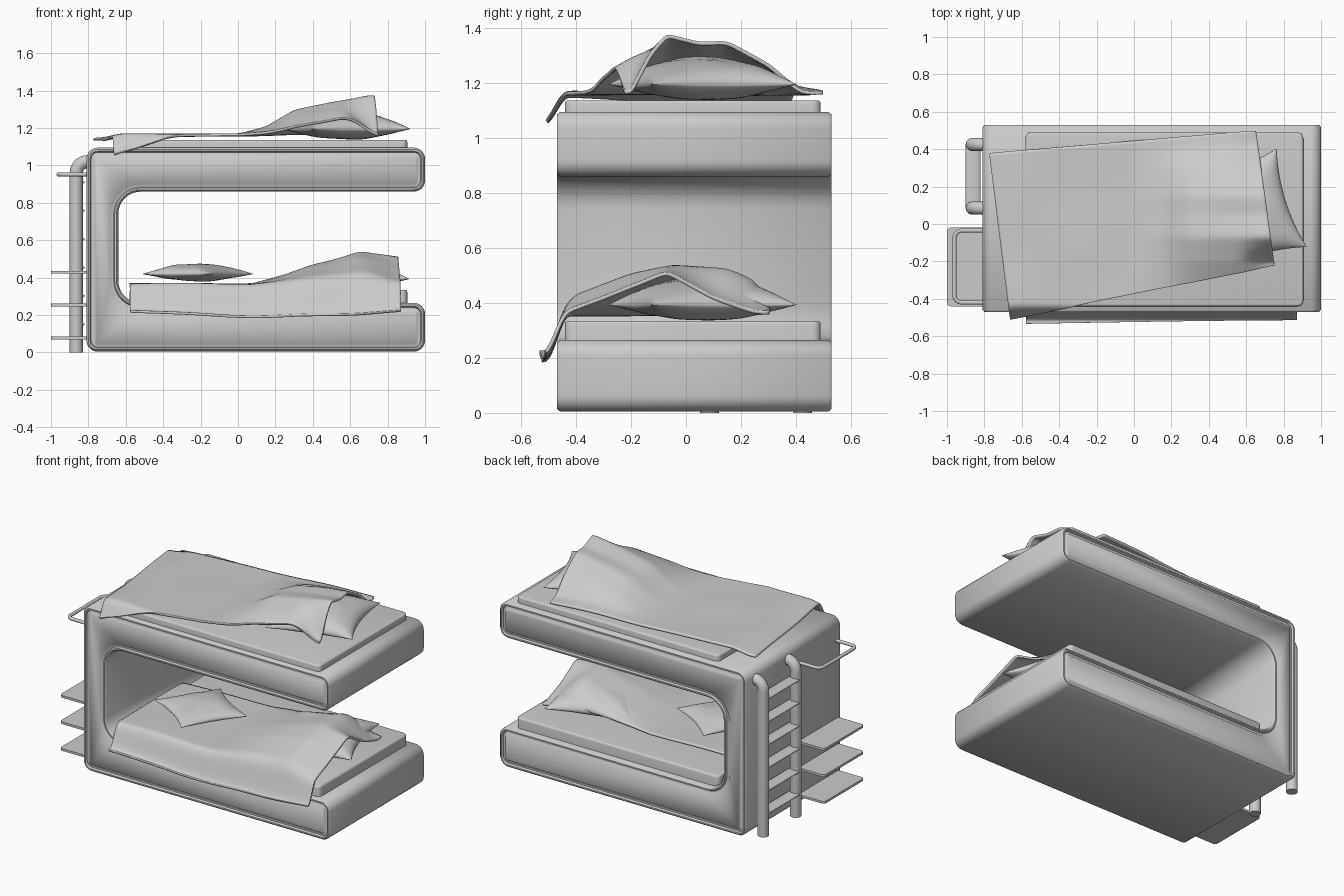
import bpy, bmesh, math
from mathutils import Vector, noise

if "Cube" in bpy.data.objects:
    bpy.data.objects.remove(bpy.data.objects["Cube"], do_unlink=True)

grey = bpy.data.materials.new("plain_grey")
grey.use_nodes = True
grey.diffuse_color = (0.6, 0.6, 0.6, 1)
grey.node_tree.nodes["Principled BSDF"].inputs["Base Color"].default_value = (0.6, 0.6, 0.6, 1)


def add(name, data, angle=35):
    obj = bpy.data.objects.new(name, data)
    bpy.context.collection.objects.link(obj)
    data.materials.append(grey)
    if obj.type == 'MESH':
        bpy.ops.object.select_all(action='DESELECT')
        obj.select_set(True)
        bpy.context.view_layer.objects.active = obj
        bpy.ops.object.shade_smooth_by_angle(angle=math.radians(angle))
    return obj


def from_bmesh(name, bm, angle=35):
    mesh = bpy.data.meshes.new(name)
    bm.to_mesh(mesh)
    bm.free()
    return add(name, mesh, angle)


def fillet(points, radii, closed=True, steps=8):
    """Round the right-angled corners of a path."""
    pts, out = [Vector(p) for p in points], []
    for i, (p, r) in enumerate(zip(pts, radii)):
        if r == 0 or (not closed and i in (0, len(pts) - 1)):
            out.append(p)
            continue
        d1 = (pts[i - 1] - p).normalized()
        d2 = (pts[(i + 1) % len(pts)] - p).normalized()
        centre = p + r * (d1 + d2)
        for k in range(steps + 1):
            t = k / steps * math.pi / 2
            out.append(centre - r * (d2 * math.cos(t) + d1 * math.sin(t)))
    return out


def prism(outline, depth):
    bm = bmesh.new()
    face = bm.faces.new([bm.verts.new(p) for p in outline])
    ext = bmesh.ops.extrude_face_region(bm, geom=[face], use_keep_orig=True)["geom"]
    bmesh.ops.translate(bm, vec=depth, verts=[g for g in ext if isinstance(g, bmesh.types.BMVert)])
    bmesh.ops.recalc_face_normals(bm, faces=bm.faces)
    return bm


def tube(name, points, radius):
    cu = bpy.data.curves.new(name, 'CURVE')
    cu.dimensions = '3D'
    cu.bevel_depth, cu.bevel_resolution, cu.use_fill_caps = radius, 5, True
    sp = cu.splines.new('POLY')
    sp.points.add(len(points) - 1)
    for q, p in zip(sp.points, points):
        q.co = (*p, 1)
    sp.use_smooth = True
    return add(name, cu)


def smooth(a, b, x):
    t = min(max((x - a) / (b - a), 0), 1)
    return t * t * (3 - 2 * t)


def keyed(keys, x):
    if x <= keys[0][0]:
        return keys[0][1]
    for (a, p), (b, q) in zip(keys, keys[1:]):
        if x <= b:
            return p + (q - p) * (x - a) / (b - a)
    return keys[-1][1]


# C-shaped bed frame with a raised lip and recessed panel on both faces
Y0, Y1, LIP = -0.47, 0.53, 0.012
corners = [(-0.81, 0.005), (1, 0.005), (1, 0.265), (-0.64, 0.265),
           (-0.64, 0.86), (1, 0.86), (1, 1.095), (-0.81, 1.095)]
radii = [0.06, 0.06, 0.06, 0.12, 0.12, 0.06, 0.06, 0.06]
bm = prism(fillet([(x, Y0 + LIP, z) for x, z in corners], radii), (0, Y1 - Y0 - 2 * LIP, 0))
for cap in [f for f in bm.faces if abs(f.normal.y) > 0.9 and len(f.verts) > 8]:
    for thick, depth in ((0.01, LIP), (0.009, 0), (0.006, -0.012), (0.014, 0), (0.006, 0.007)):
        bmesh.ops.inset_region(bm, faces=[cap], thickness=thick, depth=depth, use_even_offset=True)
from_bmesh("bed_frame", bm, 50)

# Mattresses
for name, z0, z1 in (("lower_mattress", 0.25, 0.335), ("upper_mattress", 1.08, 1.137)):
    rect = [(-0.58, -0.44, z0), (0.905, -0.44, z0), (0.905, 0.49, z0), (-0.58, 0.49, z0)]
    bm = prism(fillet(rect, [0.03] * 4, steps=5), (0, 0, z1 - z0))
    top = [e for e in bm.edges if all(v.co.z > z1 - 0.001 for v in e.verts)]
    bmesh.ops.bevel(bm, geom=top, offset=0.012, segments=3, profile=0.5, affect='EDGES')
    from_bmesh(name, bm)


# Pillows: two puffed sheets joined at a pinched seam
def pillow(name, loc, half, up, down, angle):
    bm = bmesh.new()
    n = 28
    for h in (up, -down):
        rows = []
        for i in range(n + 1):
            row = []
            for j in range(n + 1):
                x, y = (math.sin((k / n - 0.5) * math.pi) for k in (i, j))
                puff = ((1 - x * x) * (1 - y * y)) ** 0.5
                wrinkle = 1 + 0.15 * noise.noise(Vector((x * 2, y * 2, h * 9)))
                row.append(bm.verts.new((half * x * (1 - 0.13 * (1 - y * y)),
                                         half * y * (1 - 0.13 * (1 - x * x)), h * puff * wrinkle)))
            rows.append(row)
        for a, b in zip(rows, rows[1:]):
            for k in range(n):
                bm.faces.new((a[k], b[k], b[k + 1], a[k + 1]))
    bmesh.ops.remove_doubles(bm, verts=bm.verts, dist=0.0003)
    bmesh.ops.recalc_face_normals(bm, faces=bm.faces)
    obj = from_bmesh(name, bm, 60)
    obj.location, obj.rotation_euler.z = loc, math.radians(angle)


pillow("upper_pillow", (0.58, 0.06, 1.195), 0.275, 0.1, 0.055, 17)
pillow("lower_head_pillow", (0.575, 0.06, 0.393), 0.275, 0.1, 0.055, 17)
pillow("lower_loose_pillow", (-0.215, -0.08, 0.42), 0.215, 0.055, 0.04, -33)


# Blankets: a sheet over four plan corners, raised along a ridge, hanging at the front
def blanket(name, plan, base, ridge, broad, narrow, hang, foot):
    fl, fr, br, bl = [Vector(p) for p in plan]
    bm = bmesh.new()
    nu, nv = 70, 50
    rows = []
    for i in range(nu + 1):
        u = i / nu
        row = []
        for j in range(nv + 1):
            v = (j / nv) ** 1.5
            p = fl.lerp(fr, u).lerp(bl.lerp(br, u), v)
            y = p.y
            shape = keyed(broad, y) + (keyed(narrow, y) - keyed(broad, y)) * smooth(0.85, 1, u)
            lift = keyed(ridge, p.x) * shape
            fold = noise.noise(Vector((p.x * 3, y * 3, base))) * (0.006 + 0.06 * lift)
            z = base + lift + fold - foot * smooth(-0.6, -0.75, p.x)
            z -= hang * smooth(-0.43, -0.515, y) * (1 + 0.2 * math.sin(u * math.pi))
            row.append(bm.verts.new((p.x, y, z)))
        rows.append(row)
    for a, b in zip(rows, rows[1:]):
        for k in range(nv):
            bm.faces.new((a[k], b[k], b[k + 1], a[k + 1]))
    obj = from_bmesh(name, bm, 70)
    sm = obj.modifiers.new("soften", 'SMOOTH')
    sm.factor, sm.iterations = 0.5, 6
    so = obj.modifiers.new("thickness", 'SOLIDIFY')
    so.thickness, so.offset = 0.014, 0


blanket("upper_blanket", [(-0.67, -0.51), (0.76, -0.22), (0.66, 0.51), (-0.785, 0.39)], 1.163,
        [(0, 0), (0.15, 0.04), (0.3, 0.125), (0.5, 0.175), (0.7, 0.215)],
        [(-0.44, 0), (-0.32, 0.3), (-0.2, 0.7), (-0.07, 1), (0.05, 0.88), (0.15, 0.92),
         (0.3, 0.55), (0.4, 0.1), (0.5, 0)],
        [(-0.2, 0), (-0.13, 0.65), (-0.07, 1), (0.05, 0.85), (0.15, 0.88), (0.3, 0.5), (0.42, 0)],
        0.1, 0.025)
blanket("lower_blanket", [(-0.585, -0.535), (0.88, -0.51), (0.85, 0.315), (-0.59, 0.26)], 0.362,
        [(0.08, 0), (0.25, 0.05), (0.4, 0.11), (0.65, 0.17), (0.85, 0.15)],
        [(-0.46, 0), (-0.4, 0.4), (-0.2, 0.85), (-0.05, 1), (0.15, 0.9), (0.25, 0.65), (0.32, 0)],
        [(-0.45, 0), (-0.3, 0.35), (-0.15, 0.75), (-0.07, 1), (0.1, 0.35), (0.25, 0)],
        0.14, 0)

# Ladder on the end wall
for side, y in (("front", 0.085), ("back", 0.425)):
    path = fillet([(-0.865, y, 0), (-0.865, y, 1.02), (-0.79, y, 1.02)], [0, 0.06, 0], False)
    tube(f"ladder_{side}_rail", path, 0.035)
for k in range(6):
    z = 0.15 + 0.152 * k
    oval = [(-0.86 + 0.04 * math.cos(t), 0.085, z + 0.013 * math.sin(t))
            for t in (2 * math.pi * s / 20 for s in range(20))]
    from_bmesh(f"ladder_rung_{k + 1}", prism(oval, (0, 0.34, 0)), 50)

# Side shelves and guard bar on the end wall
for k, z in enumerate((0.07, 0.247, 0.422)):
    rect = [(-0.8, -0.44, z), (-1, -0.44, z), (-1, -0.02, z), (-0.8, -0.02, z)]
    from_bmesh(f"side_shelf_{k + 1}", prism(fillet(rect, [0, 0.02, 0.02, 0], steps=5), (0, 0, 0.015)))
bar = [(-0.8, -0.42, 0.952), (-0.96, -0.42, 0.952), (-0.96, -0.035, 0.952), (-0.8, -0.035, 0.952)]
tube("guard_bar", fillet(bar, [0, 0.04, 0.04, 0], False), 0.011)
